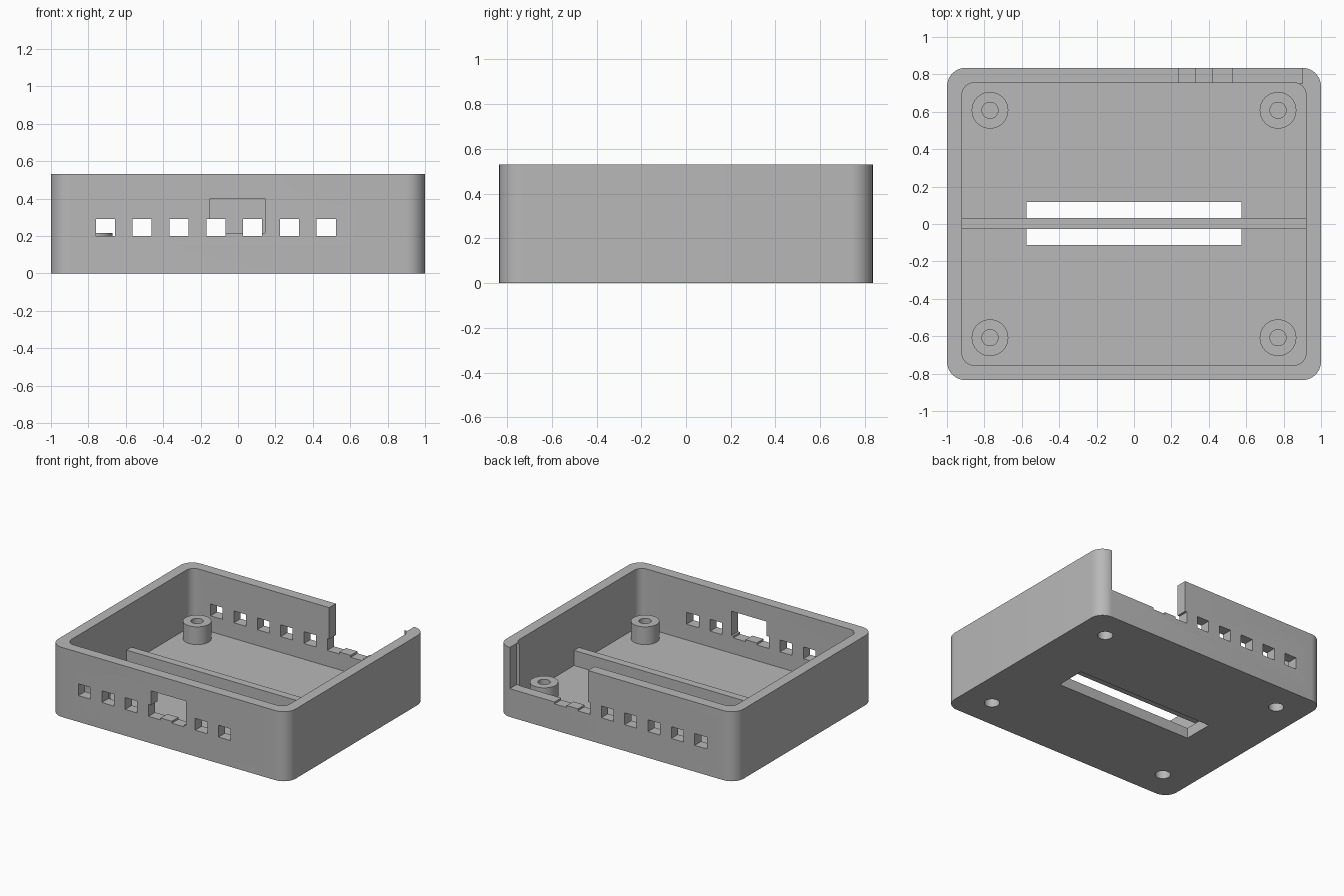
import bpy, bmesh, math

cube = bpy.data.objects.get("Cube")
if cube:
    bpy.data.objects.remove(cube, do_unlink=True)

grey = bpy.data.materials.new("plain_grey")
grey.use_nodes = True
COLOUR = (0.48, 0.48, 0.48, 1)
grey.diffuse_color = COLOUR
grey.node_tree.nodes["Principled BSDF"].inputs["Base Color"].default_value = COLOUR

HALF_X, HALF_Y, TOP = 1.0, 0.835, 0.53
WALL, FLOOR = 0.08, 0.08
IN_X, IN_Y = HALF_X - WALL, HALF_Y - WALL


def finish(name, bm):
    bmesh.ops.recalc_face_normals(bm, faces=bm.faces)
    mesh = bpy.data.meshes.new(name)
    bm.to_mesh(mesh)
    bm.free()
    mesh.materials.append(grey)
    obj = bpy.data.objects.new(name, mesh)
    bpy.context.scene.collection.objects.link(obj)
    return obj


def add_prism(bm, outline, z0, z1):
    low = [bm.verts.new((x, y, z0)) for x, y in outline]
    high = [bm.verts.new((x, y, z1)) for x, y in outline]
    bm.faces.new(low[::-1])
    bm.faces.new(high)
    for i in range(len(low)):
        j = (i + 1) % len(low)
        bm.faces.new((low[i], low[j], high[j], high[i]))


def rounded(hx, hy, r, steps=10):
    pts = []
    for k, (sx, sy) in enumerate([(1, 1), (-1, 1), (-1, -1), (1, -1)]):
        for i in range(steps + 1):
            a = math.pi / 2 * (k + i / steps)
            pts.append((sx * (hx - r) + r * math.cos(a), sy * (hy - r) + r * math.sin(a)))
    return pts


def circle(cx, cy, r, n=40):
    return [(cx + r * math.cos(2 * math.pi * i / n), cy + r * math.sin(2 * math.pi * i / n))
            for i in range(n)]


def prisms(name, items):
    bm = bmesh.new()
    for outline, z0, z1 in items:
        add_prism(bm, outline, z0, z1)
    return finish(name, bm)


def box(x0, x1, y0, y1, z0, z1):
    return ([(x0, y0), (x1, y0), (x1, y1), (x0, y1)], z0, z1)


def cut(obj, items):
    cutter = prisms("cutter", items)
    cutter.hide_render = True
    mod = obj.modifiers.new("cut", "BOOLEAN")
    mod.operation, mod.solver, mod.object = "DIFFERENCE", "EXACT", cutter
    bpy.context.view_layer.update()
    graph = bpy.context.evaluated_depsgraph_get()
    mesh = bpy.data.meshes.new_from_object(obj.evaluated_get(graph))
    obj.modifiers.clear()
    obj.data = mesh
    bpy.data.objects.remove(cutter, do_unlink=True)


def smooth(obj):
    bpy.ops.object.select_all(action="DESELECT")
    obj.select_set(True)
    bpy.context.view_layer.objects.active = obj
    bpy.ops.object.shade_smooth_by_angle(angle=math.radians(30))


corners = [(sx * 0.77, sy * 0.608) for sx in (-1, 1) for sy in (-1, 1)]

# Tray with rounded walls
tray = prisms("tray", [(rounded(HALF_X, HALF_Y, 0.1), 0, TOP)])
cut(tray, [(rounded(IN_X, IN_Y, 0.065), FLOOR, TOP + 0.1)])

# Row of vent holes through front and back walls
vents = [-0.76 + 0.1968 * i for i in range(7)]
cut(tray, [box(x, x + 0.102, -1, 1, 0.2, 0.29) for x in vents])

# Front window, open back bay and floor slot
cut(tray, [box(-0.15, 0.145, -1, -0.7, 0.215, 0.4)])
cut(tray, [box(0.24, 0.9, IN_Y - 0.003, 1, 0.215, TOP + 0.1)])
cut(tray, [box(-0.575, 0.575, -0.112, 0.118, -0.1, FLOOR + 0.05)])

# Round recesses under the floor
cut(tray, [(circle(x, y, 0.053), -0.1, 0.07) for x, y in corners])
smooth(tray)

# Bar crossing the slot
prisms("cross_bar", [box(-IN_X - 0.01, IN_X + 0.01, -0.027, 0.033, FLOOR, 0.195)])

# Corner posts with screw holes
for n, (x, y) in enumerate(corners):
    post = prisms(f"screw_post_{n + 1}", [(circle(x, y, 0.098), FLOOR - 0.005, 0.215)])
    cut(post, [(circle(x, y, 0.043), FLOOR + 0.01, 0.3)])
    smooth(post)
